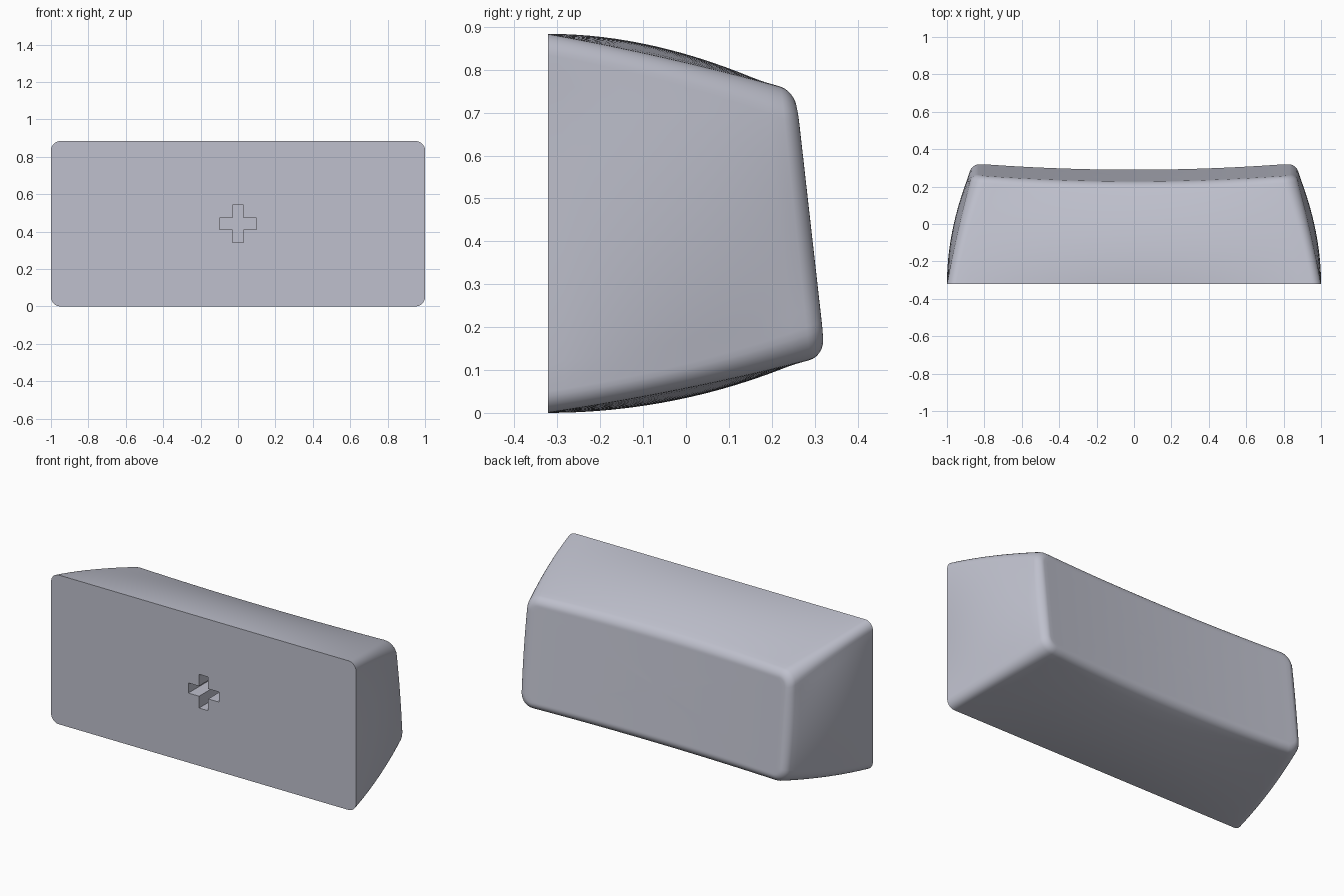
import bpy, bmesh, math
from mathutils import Vector

cube = bpy.data.objects.get("Cube")
if cube:
    bpy.data.objects.remove(cube, do_unlink=True)

BASE_Y, MID_Z = -0.322, 0.442
HALF_W, HALF_H = 1.0, 0.442
FILLET = 0.035

mat = bpy.data.materials.new("pale_grey_plastic")
mat.use_nodes = True
colour = (0.52, 0.53, 0.61, 1)
mat.diffuse_color = colour
mat.node_tree.nodes["Principled BSDF"].inputs["Base Color"].default_value = colour


def outline(w, h, r, bow, arc=7, long_side=28, short_side=12):
    """Rounded rectangle whose sides bow outwards, as (x, z) points."""
    pts = []
    signs = [(1, 1), (-1, 1), (-1, -1), (1, -1)]
    for k, (sx, sz) in enumerate(signs):
        centre = Vector((sx * (w - r), sz * (h - r)))
        for i in range(arc + 1):
            a = (k + i / arc) * math.pi / 2
            pts.append(centre + r * Vector((math.cos(a), math.sin(a))))
        nx, nz = signs[(k + 1) % 4]
        out = Vector((math.cos(a), math.sin(a)))
        start = pts[-1].copy()
        end = Vector((nx * (w - r), nz * (h - r))) + r * out
        n = short_side if k % 2 else long_side
        for i in range(1, n):
            u = i / n
            pts.append(start.lerp(end, u) + out * bow * 4 * u * (1 - u))
    return pts


def place(p, t):
    """Lift an outline point to progress t under the tilted, dished end."""
    z = p.y + MID_Z
    dish = 0.032 * max(0, 1 - (p.x / 0.84) ** 2)
    return Vector((p.x, BASE_Y + t * (0.645 - 0.113 * (z - 0.16) - dish), z))


def section(t, inset=0):
    bow = 0.1 * t * (1 - t)
    shrink = 0.132 * t * t + bow + inset
    return outline(HALF_W - shrink, HALF_H - shrink,
                   0.05 + 0.03 * t * t - inset, bow)


# Cap body: curved walls, rounded rim, dished end
rings = []
rim = 1 - FILLET / 0.6
for i in range(17):
    t = rim * i / 16
    rings.append([place(p, t) for p in section(t)])
for i in range(1, 7):
    a = math.pi / 2 * i / 6
    t = 1 - (1 - rim) * (1 - math.sin(a))
    last = section(t, FILLET * (1 - math.cos(a)))
    rings.append([place(p, t) for p in last])
for s in (0.97, 0.9, 0.75, 0.6, 0.45, 0.3, 0.15):
    rings.append([place(p * s, 1) for p in last])

bm = bmesh.new()
loops = [[bm.verts.new(co) for co in ring] for ring in rings]
count = len(loops[0])
for low, high in zip(loops, loops[1:]):
    for i in range(count):
        j = (i + 1) % count
        bm.faces.new((low[i], low[j], high[j], high[i]))
centre = bm.verts.new(place(Vector((0, 0)), 1))
for i in range(count):
    bm.faces.new((loops[-1][i], loops[-1][(i + 1) % count], centre))
bm.faces.new(loops[0])
bmesh.ops.recalc_face_normals(bm, faces=bm.faces)
mesh = bpy.data.meshes.new("cap_body")
bm.to_mesh(mesh)
bm.free()
body = bpy.data.objects.new("cap_body", mesh)
bpy.context.collection.objects.link(body)
mesh.materials.append(mat)

# Cross-shaped socket cutter
arm, thick, depth = 0.1, 0.03, 0.22
bm = bmesh.new()
cross = []
for k in range(4):
    a = k * math.pi / 2
    c, s = math.cos(a), math.sin(a)
    for x, z in ((arm, -thick), (arm, thick), (thick, thick)):
        cross.append(bm.verts.new((x * c - z * s, BASE_Y - 0.1, MID_Z + x * s + z * c)))
face = bm.faces.new(cross)
ext = bmesh.ops.extrude_face_region(bm, geom=[face])
moved = [v for v in ext["geom"] if isinstance(v, bmesh.types.BMVert)]
bmesh.ops.translate(bm, verts=moved, vec=(0, depth + 0.1, 0))
bmesh.ops.recalc_face_normals(bm, faces=bm.faces)
cut_mesh = bpy.data.meshes.new("socket_cutter")
bm.to_mesh(cut_mesh)
bm.free()
cut_mesh.materials.append(mat)
cutter = bpy.data.objects.new("socket_cutter", cut_mesh)
bpy.context.collection.objects.link(cutter)
cutter.hide_render = True

# Cut the socket and shade
mod = body.modifiers.new("socket", "BOOLEAN")
mod.operation = "DIFFERENCE"
mod.solver = "EXACT"
mod.object = cutter
bpy.ops.object.select_all(action="DESELECT")
body.select_set(True)
bpy.context.view_layer.objects.active = body
bpy.ops.object.modifier_apply(modifier=mod.name)
bpy.data.objects.remove(cutter, do_unlink=True)
bpy.ops.object.shade_smooth_by_angle(angle=math.radians(30))
